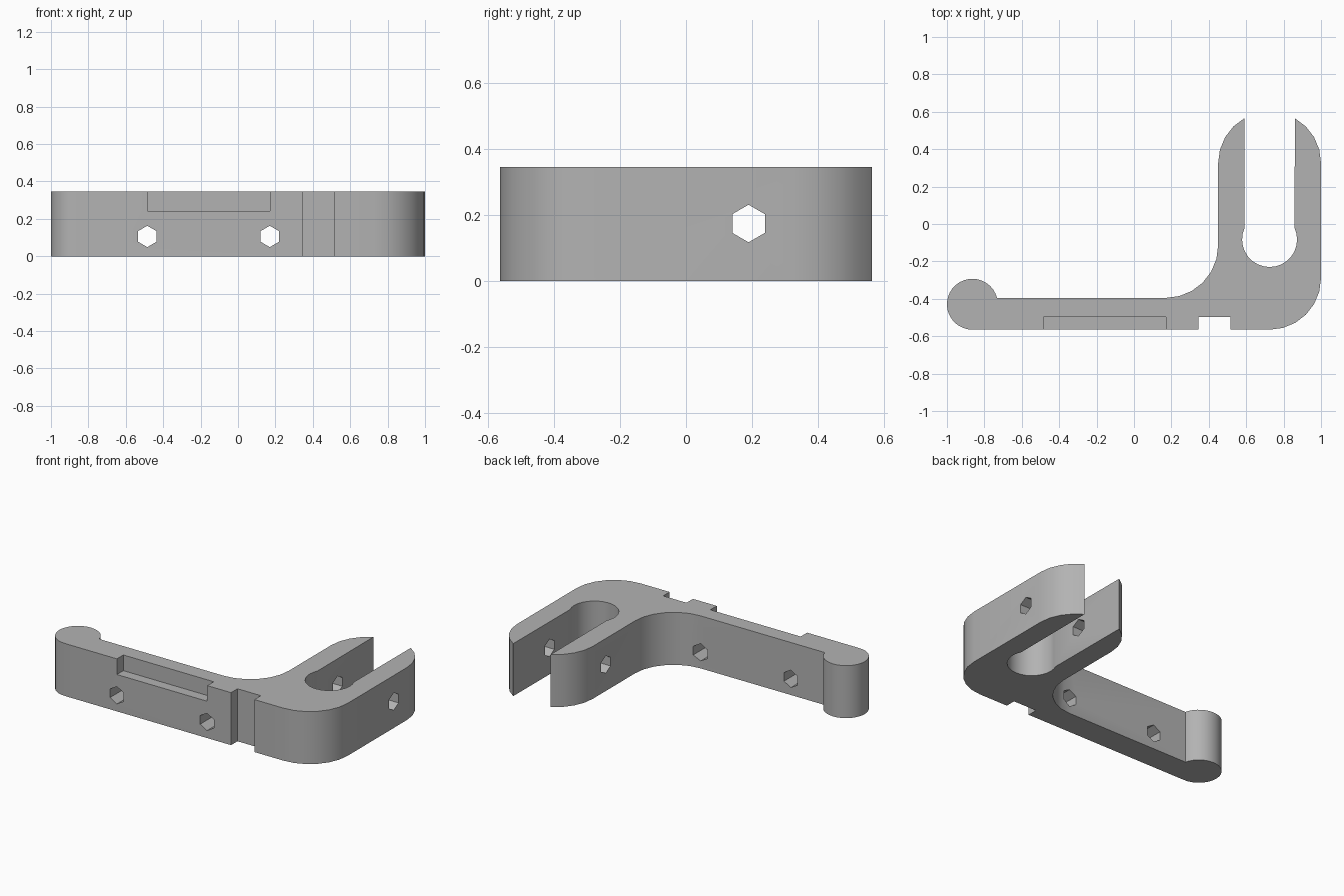
import bpy, bmesh
from math import sin, cos, pi, radians
from mathutils import Matrix, Vector

default = bpy.data.objects.get("Cube")
if default:
    bpy.data.objects.remove(default, do_unlink=True)

HEIGHT = 0.345
FRONT, BACK = -0.565, 0.565
MID = 0.725          # centre line of the clevis
HALF = 0.275         # half width of the clevis

grey = bpy.data.materials.new("plain grey")
grey.use_nodes = True
colour = (0.45, 0.45, 0.45, 1)
grey.diffuse_color = colour
grey.node_tree.nodes["Principled BSDF"].inputs["Base Color"].default_value = colour


def arc(cx, cy, r, start, end, steps):
    angles = [radians(start + (end - start) * i / steps) for i in range(steps + 1)]
    return [(cx + r * cos(a), cy + r * sin(a)) for a in angles]


def make_object(name, bm):
    bmesh.ops.recalc_face_normals(bm, faces=bm.faces)
    mesh = bpy.data.meshes.new(name)
    bm.to_mesh(mesh)
    bm.free()
    mesh.materials.append(grey)
    obj = bpy.data.objects.new(name, mesh)
    bpy.context.collection.objects.link(obj)
    return obj


def box(name, low, high):
    low, high = Vector(low), Vector(high)
    bm = bmesh.new()
    bmesh.ops.create_cube(bm, size=1, matrix=Matrix.Translation((low + high) / 2)
                          @ Matrix.Diagonal((*(high - low), 1)))
    return make_object(name, bm)


def hex_cutter(name, centre, axis, length):
    # hexagonal prism with a corner pointing up
    across = Vector((1, 0, 0)) if axis == "Y" else Vector((0, 1, 0))
    along = Vector((0, 1, 0)) if axis == "Y" else Vector((1, 0, 0))
    bm = bmesh.new()
    ring = [bm.verts.new(Vector(centre) - along * length / 2 + across * x + Vector((0, 0, z)))
            for x, z in arc(0, 0, 0.057, 90, 390, 5)]
    face = bm.faces.new(ring)
    grown = bmesh.ops.extrude_face_region(bm, geom=[face])
    bmesh.ops.translate(bm, vec=along * length,
                        verts=[v for v in grown["geom"] if isinstance(v, bmesh.types.BMVert)])
    return make_object(name, bm)


# Bracket outline: front edge with notch, rounded corner, clevis, fillet, ball end
outline = [(0.345, FRONT), (0.345, -0.498), (0.515, -0.498), (0.515, FRONT)]
outline += arc(MID, FRONT + HALF, HALF, -90, 0, 6)
outline += arc(MID, BACK - 0.239, HALF, 0, 60.5, 4)
outline += arc(MID, -0.083, 0.147, 25, -205, 18)
outline += arc(MID, BACK - 0.239, HALF, 119.5, 180, 4)
outline += arc(0.17, -0.115, 0.28, 0, -90, 6)
outline += arc(-0.864, FRONT + 0.136, 0.136, 14, 270, 24)

bm = bmesh.new()
base = bm.faces.new([bm.verts.new((x, y, 0)) for x, y in outline])
grown = bmesh.ops.extrude_face_region(bm, geom=[base])
bmesh.ops.translate(bm, vec=(0, 0, HEIGHT),
                    verts=[v for v in grown["geom"] if isinstance(v, bmesh.types.BMVert)])
bracket = make_object("bracket", bm)

# Front recess and the hexagonal bolt holes
cutters = [
    box("recess_cutter", (-0.485, FRONT - 0.1, 0.242), (0.172, -0.498, HEIGHT + 0.1)),
    hex_cutter("left_hole_cutter", (0.17, -0.48, 0.106), "Y", 0.6),
    hex_cutter("right_hole_cutter", (-0.485, -0.48, 0.106), "Y", 0.6),
    hex_cutter("clevis_hole_cutter", (MID, 0.19, 0.174), "X", 0.8),
]
for cutter in cutters:
    cutter.hide_render = True
    cut = bracket.modifiers.new(cutter.name, "BOOLEAN")
    cut.operation = "DIFFERENCE"
    cut.solver = "EXACT"
    cut.object = cutter

# Bake the cuts and drop the cutters
bpy.context.view_layer.update()
depsgraph = bpy.context.evaluated_depsgraph_get()
result = bpy.data.meshes.new_from_object(bracket.evaluated_get(depsgraph))
bracket.modifiers.clear()
bracket.data = result
for cutter in cutters:
    bpy.data.objects.remove(cutter, do_unlink=True)

# Smooth the rounded walls, keep the edges crisp
bpy.ops.object.select_all(action="DESELECT")
bracket.select_set(True)
bpy.context.view_layer.objects.active = bracket
bpy.ops.object.shade_smooth_by_angle(angle=radians(30))
